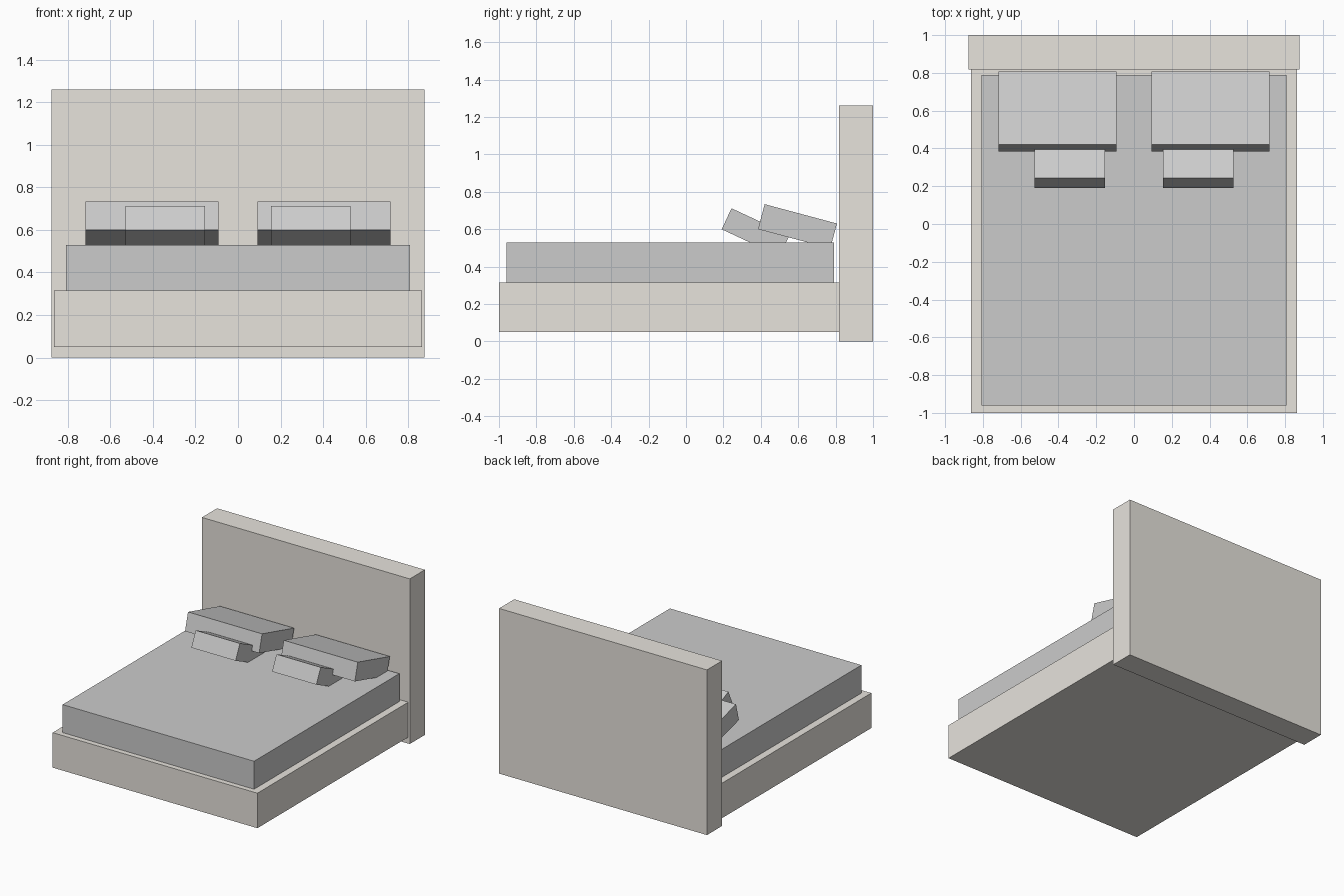
import bpy
import math

if "Cube" in bpy.data.objects:
    bpy.data.objects.remove(bpy.data.objects["Cube"])

frame_mat = bpy.data.materials.new("warm_frame")
frame_mat.diffuse_color = (0.80, 0.77, 0.72, 1)
frame_mat.use_nodes = True
frame_mat.node_tree.nodes["Principled BSDF"].inputs["Base Color"].default_value = frame_mat.diffuse_color


def box(name, centre, size, tilt=0, mat=None):
    bpy.ops.mesh.primitive_cube_add(size=1, location=centre)
    ob = bpy.context.object
    ob.name = name
    ob.scale = size
    bpy.ops.object.transform_apply(location=False, rotation=False, scale=True)
    ob.rotation_euler.x = math.radians(tilt)
    if mat:
        ob.data.materials.append(mat)
    return ob


# Headboard and bed base
box("headboard", (0, 0.909, 0.63), (1.754, 0.182, 1.26), mat=frame_mat)
box("bed_base", (0, -0.091, 0.1825), (1.728, 1.818, 0.267), mat=frame_mat)

# Mattress
box("mattress", (0, -0.085, 0.422), (1.616, 1.75, 0.215))

# Pillows: a large one at the back and a small one leaning on it, each side
for side, s in (("left", -1), ("right", 1)):
    box(f"large_pillow_{side}", (s * 0.404, 0.596, 0.615), (0.625, 0.4, 0.138), -15)
    box(f"small_pillow_{side}", (s * 0.341, 0.372, 0.583), (0.374, 0.342, 0.124), -25)
